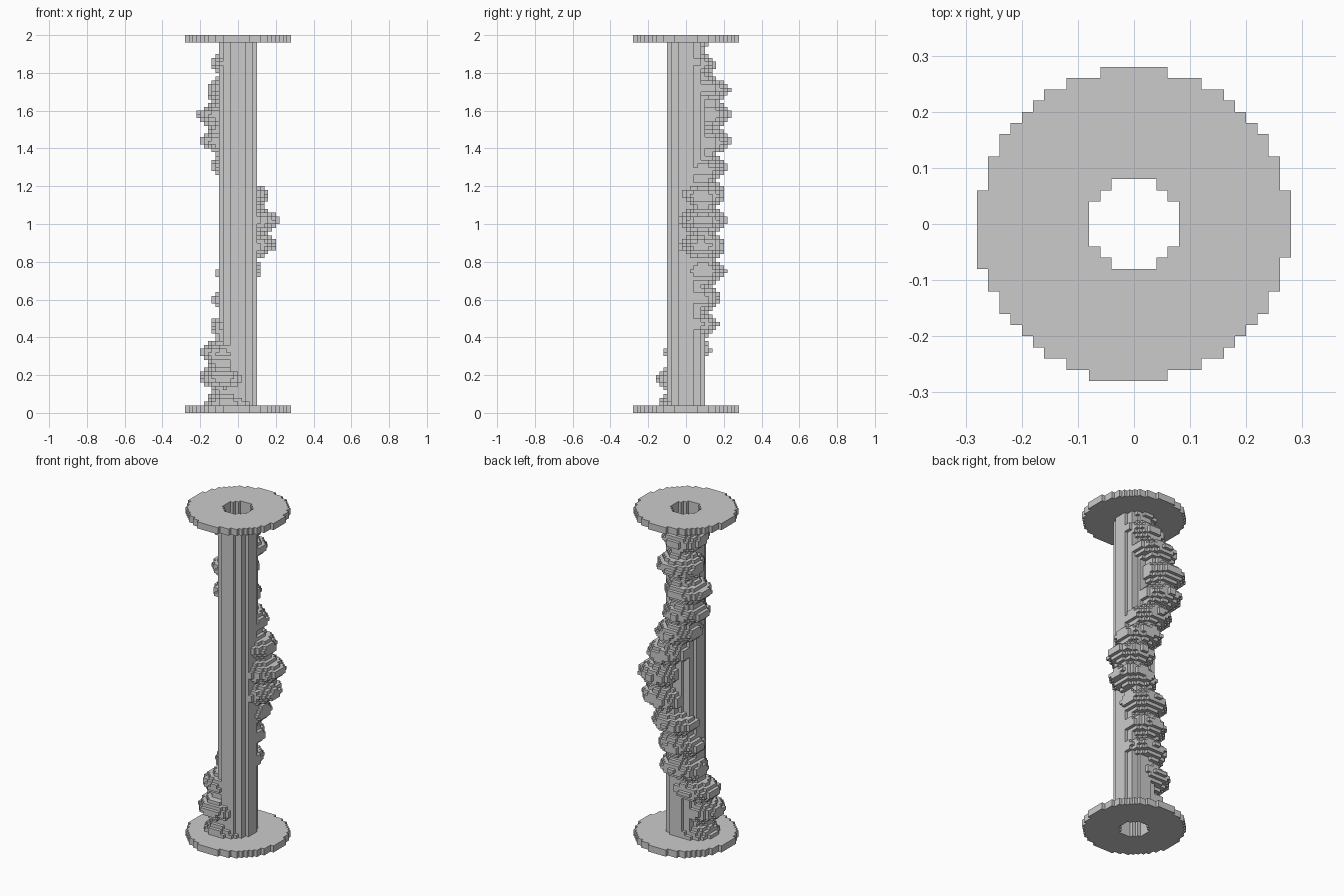
import bpy
import bmesh
import math
from mathutils import Vector

cube = bpy.data.objects.get("Cube")
if cube:
    bpy.data.objects.remove(cube, do_unlink=True)

S = 0.02        # side of one block
LAYERS = 100    # blocks in the full height
HALF = 14       # blocks from the axis to the rim
PITCH = 0.139   # height between neighbouring lumps

grey = bpy.data.materials.new("plain grey")
grey.use_nodes = True
grey.diffuse_color = (0.6, 0.6, 0.6, 1)
grey.node_tree.nodes["Principled BSDF"].inputs["Base Color"].default_value = (0.6, 0.6, 0.6, 1)

# Centres of the lumps that wander up the back of the column, bottom to top
PATH = [(-.05, -.02), (-.08, -.04), (-.08, .01), (-.02, .05), (-.015, .055),
        (0, .09), (.08, .085), (.10, .09), (.04, .085), (-.02, .09),
        (-.08, .11), (-.10, .12), (-.04, .11), (-.02, .03), (0, .02)]
PATH = [Vector(p) for p in PATH]


def lump_section(z):
    """Centre and radius of the lumpy strand at height z."""
    t = min(max((z - 0.047) / PITCH, 0), len(PATH) - 1.001)
    k = int(t)
    centre = PATH[k].lerp(PATH[k + 1], t - k)
    radius = 0.068 + 0.056 * abs(math.cos(math.pi * t)) ** 1.4
    return centre, radius


def part_at(x, y, k):
    """Name of the part that fills a block, or None for air."""
    r = math.hypot(x, y)
    if r < 4 * S:
        return None
    if k < 2 or k >= LAYERS - 2:
        if math.hypot(x + 0.0003, y + 0.0003) < 13.93 * S:
            return "bottom_flange" if k < 2 else "top_flange"
        return None
    if r < 5 * S:
        return "core_tube"
    centre, radius = lump_section((k + 0.5) * S)
    if (Vector((x, y)) - centre).length < radius:
        return "lumpy_strand"
    return None


# Fill the block grid
blocks = {}
for k in range(LAYERS):
    for i in range(-HALF, HALF):
        for j in range(-HALF, HALF):
            part = part_at((i + 0.5) * S, (j + 0.5) * S, k)
            if part:
                blocks[i, j, k] = part


def build_part(name):
    """Make one object from the exposed sides of its blocks."""
    bm = bmesh.new()
    corners = {}

    def corner(p):
        if p not in corners:
            corners[p] = bm.verts.new(Vector(p) * S)
        return corners[p]

    for cell, part in blocks.items():
        if part != name:
            continue
        for axis in range(3):
            u, v = (axis + 1) % 3, (axis + 2) % 3
            for side in (0, 1):
                near = list(cell)
                near[axis] += 2 * side - 1
                if tuple(near) in blocks:
                    continue
                ring = []
                for du, dv in ((0, 0), (1, 0), (1, 1), (0, 1)):
                    p = list(cell)
                    p[axis] += side
                    p[u] += du
                    p[v] += dv
                    ring.append(corner(tuple(p)))
                bm.faces.new(ring if side else ring[::-1])
    mesh = bpy.data.meshes.new(name)
    bm.to_mesh(mesh)
    bm.free()
    mesh.materials.append(grey)
    bpy.context.collection.objects.link(bpy.data.objects.new(name, mesh))


for part_name in ("bottom_flange", "core_tube", "lumpy_strand", "top_flange"):
    build_part(part_name)
